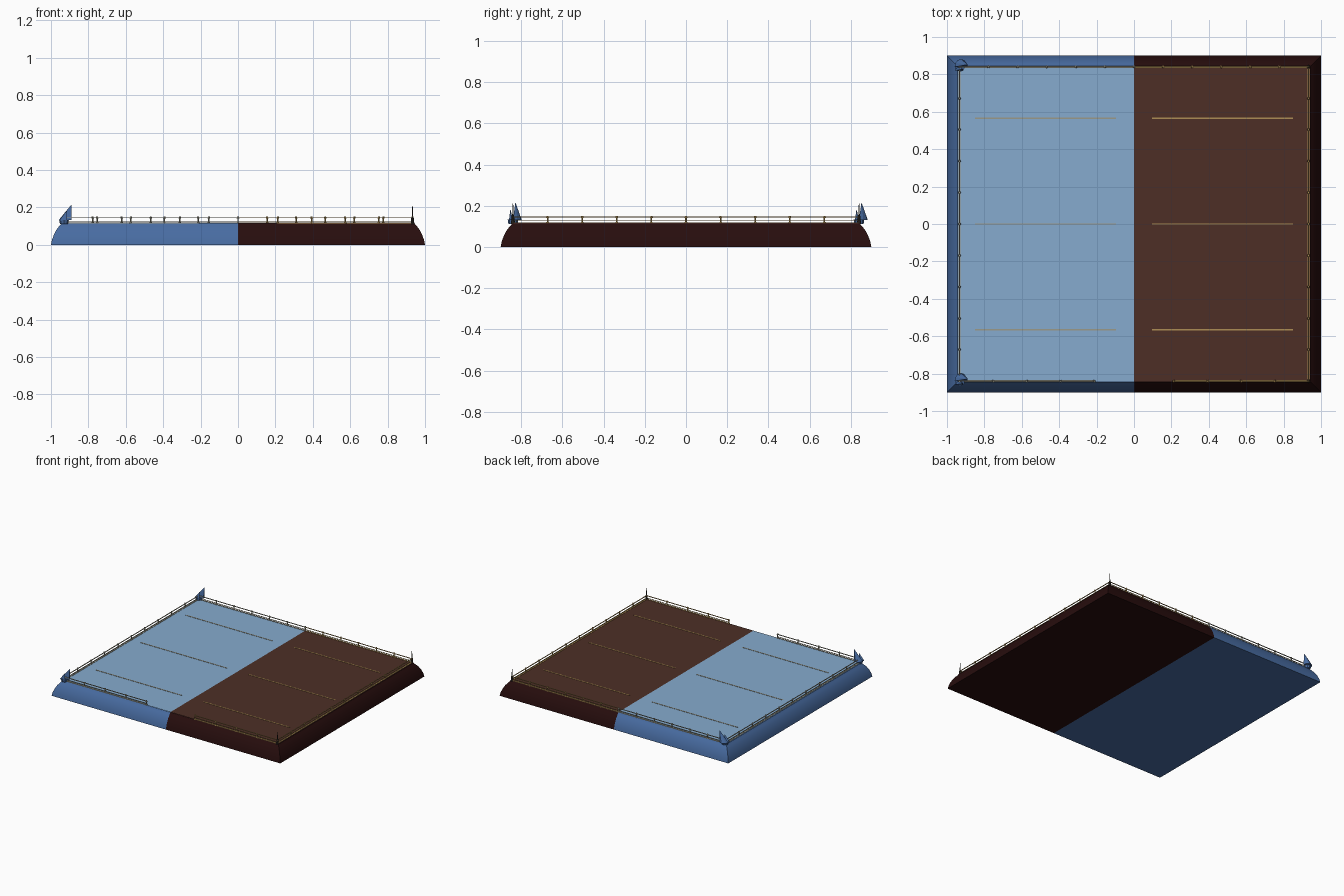
import bpy, bmesh, math
from mathutils import Vector

if "Cube" in bpy.data.objects:
    bpy.data.objects.remove(bpy.data.objects["Cube"])


def mat(name, rgb):
    m = bpy.data.materials.new(name)
    m.diffuse_color = (*rgb, 1)
    m.use_nodes = True
    m.node_tree.nodes["Principled BSDF"].inputs["Base Color"].default_value = m.diffuse_color
    return m


BLUE = mat("ice blue side", (0.065, 0.15, 0.36))
PALE = mat("pale blue floor", (0.24, 0.41, 0.62))
DARK = mat("dark maroon side", (0.02, 0.004, 0.004))
BROWN = mat("brown floor", (0.075, 0.028, 0.019))
GOLD = mat("gold", (0.42, 0.27, 0.09))
SILVER = mat("dull silver", (0.33, 0.32, 0.25))
IRON = mat("dark iron", (0.03, 0.025, 0.02))


def finish(bm, name, mats, smooth=False):
    bmesh.ops.recalc_face_normals(bm, faces=bm.faces)
    me = bpy.data.meshes.new(name)
    bm.to_mesh(me)
    bm.free()
    for m in mats:
        me.materials.append(m)
    ob = bpy.data.objects.new(name, me)
    bpy.context.collection.objects.link(ob)
    if smooth:
        bpy.ops.object.select_all(action='DESELECT')
        ob.select_set(True)
        bpy.context.view_layer.objects.active = ob
        bpy.ops.object.shade_smooth_by_angle(angle=math.radians(35))
    return ob


def add_box(bm, lo, hi):
    vs = bmesh.ops.create_cube(bm, size=1)["verts"]
    lo, hi = Vector(lo), Vector(hi)
    for v in vs:
        v.co = Vector([(lo[i] + hi[i]) / 2 + v.co[i] * (hi[i] - lo[i]) for i in range(3)])


def add_rod(bm, x, y, z0, z1, r0, r1, seg=8):
    vs = bmesh.ops.create_cone(bm, segments=seg, radius1=r0, radius2=r1,
                               depth=z1 - z0, cap_ends=True)["verts"]
    for v in vs:
        v.co += Vector((x, y, (z0 + z1) / 2))


# base slab with rounded sides, split in two colours down the middle
profile = [(0, 0), (0.005, 0.025), (0.015, 0.053), (0.029, 0.08), (0.044, 0.1), (0.052, 0.108), (0.056, 0.115)]
bm = bmesh.new()
rings = []
for inset, z in profile:
    X, Y = 1 - inset, 0.9 - inset
    pts = [(-X, -Y), (0, -Y), (X, -Y), (X, Y), (0, Y), (-X, Y)]
    rings.append([bm.verts.new((x, y, z)) for x, y in pts])
for a, b in zip(rings, rings[1:]):
    for i in range(6):
        j = (i + 1) % 6
        bm.faces.new((a[i], a[j], b[j], b[i]))
for r in (rings[0], rings[-1]):
    bm.faces.new((r[0], r[1], r[4], r[5]))
    bm.faces.new((r[1], r[2], r[3], r[4]))
for f in bm.faces:
    f.material_index = 0 if f.calc_center_median().x < 0 else 1
finish(bm, "arena_base", [BLUE, DARK], True)

FLOOR = 0.117
RX, RY = 0.933, 0.84

for s, side, floor_mat, metal in ((-1, "left", PALE, SILVER), (1, "right", BROWN, GOLD)):
    # floor plate
    bm = bmesh.new()
    add_box(bm, (min(0, s * 0.942), -0.842, 0.112), (max(0, s * 0.942), 0.842, FLOOR))
    finish(bm, side + "_floor", [floor_mat])

    # thin stripes across the floor
    bm = bmesh.new()
    for y in (-0.565, 0, 0.565):
        x0, x1 = sorted((s * 0.095, s * 0.85))
        add_box(bm, (x0, y - 0.004, FLOOR - 0.001), (x1, y + 0.004, FLOOR + 0.002))
    finish(bm, side + "_floor_stripes", [metal])

    # rails: floor trim, lower bar and upper bar on each side
    bm = bmesh.new()
    for z, w, h in ((FLOOR, 0.005, 0.002), (0.127, 0.002, 0.0015), (0.145, 0.003, 0.002)):
        x0, x1 = sorted((0, s * RX))
        add_box(bm, (x0, RY - w, z - h), (x1, RY + w, z + h))
        x0, x1 = sorted((s * 0.21, s * RX))
        add_box(bm, (x0, -RY - w, z - h), (x1, -RY + w, z + h))
        add_box(bm, (s * RX - w, -RY, z - h), (s * RX + w, RY, z + h))
    finish(bm, side + "_rails", [metal])

    # rail posts with a foot and a cap
    spots = [(s * RX, -RY + i * 0.168) for i in range(11)]
    spots += [(s * 0.1555 * i, RY) for i in range(1 if s > 0 else 0, 6)]
    spots += [(s * (0.213 + 0.18 * i), -RY) for i in range(4)]
    bm = bmesh.new()
    for x, y in spots:
        add_rod(bm, x, y, FLOOR - 0.002, 0.122, 0.008, 0.006)
        add_rod(bm, x, y, 0.12, 0.142, 0.004, 0.004)
        add_rod(bm, x, y, 0.141, 0.151, 0.007, 0.005)
    finish(bm, side + "_rail_posts", [metal])

# thin spikes on the right corners
bm = bmesh.new()
for y in (-RY, RY):
    add_rod(bm, RX, y, 0.112, 0.15, 0.01, 0.006)
    add_rod(bm, RX, y, 0.15, 0.212, 0.004, 0.001)
finish(bm, "corner_spikes", [IRON])


# leaning ice shards on the left corners
def add_shard(bm, cx, cy, z, rx, ry, apex):
    n = 6
    ring = [bm.verts.new((cx + rx * math.cos(math.pi * i / n),
                          cy + ry * math.sin(math.pi * i / n), z)) for i in range(n + 1)]
    top = bm.verts.new(apex)
    for i in range(n + 1):
        bm.faces.new((ring[i], ring[(i + 1) % (n + 1)], top))
    bm.faces.new(ring[::-1])


for y, name in ((-RY, "front"), (RY, "back")):
    bm = bmesh.new()
    add_shard(bm, -0.925, y, 0.132, 0.034, 0.042, (-0.889, y + 0.012, 0.217))
    add_shard(bm, -0.935, y - 0.02, 0.128, 0.022, 0.02, (-0.915, y - 0.012, 0.185))
    add_rod(bm, -0.93, y, 0.112, 0.134, 0.022, 0.026)
    finish(bm, name + "_ice_shard", [BLUE])
